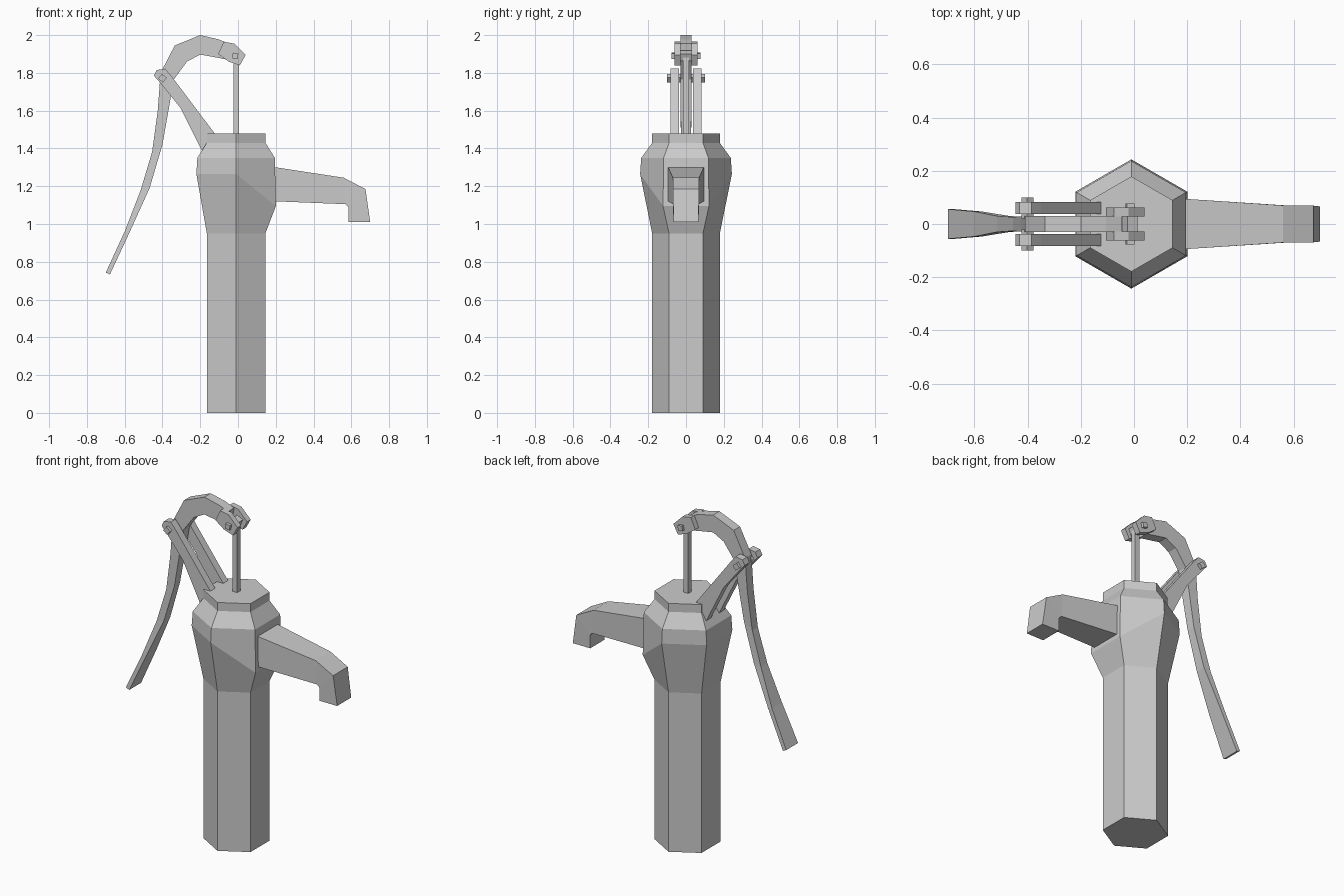
import bpy, bmesh, math

if "Cube" in bpy.data.objects:
    bpy.data.objects.remove(bpy.data.objects["Cube"])


def loft(name, rings):
    """Skin a list of equal-length vertex rings and cap both ends."""
    bm = bmesh.new()
    vr = [[bm.verts.new(p) for p in r] for r in rings]
    n = len(rings[0])
    for a, b in zip(vr, vr[1:]):
        for i in range(n):
            j = (i + 1) % n
            bm.faces.new((a[i], a[j], b[j], b[i]))
    bm.faces.new(vr[0])
    bm.faces.new(vr[-1])
    bmesh.ops.recalc_face_normals(bm, faces=bm.faces)
    me = bpy.data.meshes.new(name)
    bm.to_mesh(me)
    bm.free()
    ob = bpy.data.objects.new(name, me)
    bpy.context.collection.objects.link(ob)
    return ob


def strip(name, sections):
    """Rectangular bar from (outer xz, inner xz, half width in y) sections."""
    return loft(name, [[(ox, -w, oz), (ox, w, oz), (ix, w, iz), (ix, -w, iz)]
                       for ox, oz, ix, iz, w in sections])


def plate(name, profile, y0, y1):
    """Flat xz profile extruded in y."""
    return loft(name, [[(x, y, z) for x, z in profile] for y in (y0, y1)])


def pin(name, x, z, r, turn, y0, y1):
    pts = [(x + r * math.cos(turn + i * math.pi / 2),
            z + r * math.sin(turn + i * math.pi / 2)) for i in range(4)]
    return plate(name, pts, y0, y1)


CX = -0.01

# Hexagonal body; the shoulder ring dips on the spout side
rings = []
for r, z, dip in [(.179, 0, 0), (.179, .95, 0), (.243, 1.265, .17),
                  (.237, 1.35, 0), (.179, 1.43, 0), (.179, 1.48, 0)]:
    ring = []
    for i in range(6):
        a = math.radians(30 + 60 * i)
        ring.append((CX + r * math.cos(a), r * math.sin(a),
                     z - (dip if math.cos(a) > .5 else 0)))
    rings.append(ring)
loft("pump_body", rings)

# Spout
strip("spout", [(.18, 1.302, .18, 1.12, .095), (.20, 1.30, .20, 1.12, .094),
                (.56, 1.245, .57, 1.105, .07), (.675, 1.185, .585, 1.09, .069),
                (.70, 1.01, .585, 1.01, .066)])

# Curved handle
strip("handle", [(-.045, 1.955, -.06, 1.87, .028),
                 (-.105, 1.978, -.105, 1.88, .03),
                 (-.20, 2.0, -.20, 1.897, .03),
                 (-.335, 1.945, -.27, 1.86, .03),
                 (-.41, 1.80, -.34, 1.765, .03),
                 (-.425, 1.60, -.363, 1.63, .029),
                 (-.455, 1.38, -.40, 1.42, .026),
                 (-.515, 1.18, -.468, 1.19, .03),
                 (-.60, .96, -.572, .96, .047),
                 (-.70, .743, -.678, .733, .056)])

# Plunger rod and its head block
loft("plunger_rod", [[(CX + sx * .015, sy * .015, z) for sx, sy in
                      ((-1, -1), (1, -1), (1, 1), (-1, 1))] for z in (1.45, 1.9)])
pin("rod_head", -.015, 1.89, .03, .35, -.03, .03)

# Paired linkage plates, support arms and pins on both sides
link = [(-.105, 1.90), (-.075, 1.965), (-.02, 1.955),
        (.04, 1.895), (.01, 1.84), (-.05, 1.86)]
arm_top = [(-.445, 1.785), (-.43, 1.815), (-.385, 1.822), (-.35, 1.78)]
arm_bottom = [(-.12, 1.475), (-.12, 1.40), (-.19, 1.385), (-.305, 1.615), (-.41, 1.745)]
for side, s in (("front", -1), ("back", 1)):
    plate(f"link_plate_{side}", link, s * .028, s * .062)
    pin(f"link_pin_{side}", -.015, 1.89, .021, .6, s * .05, s * .078)
    plate(f"support_arm_{side}", arm_top + arm_bottom, s * .038, s * .083)
    pin(f"pivot_pin_{side}", -.40, 1.772, .023, .1, s * .02, s * .10)
